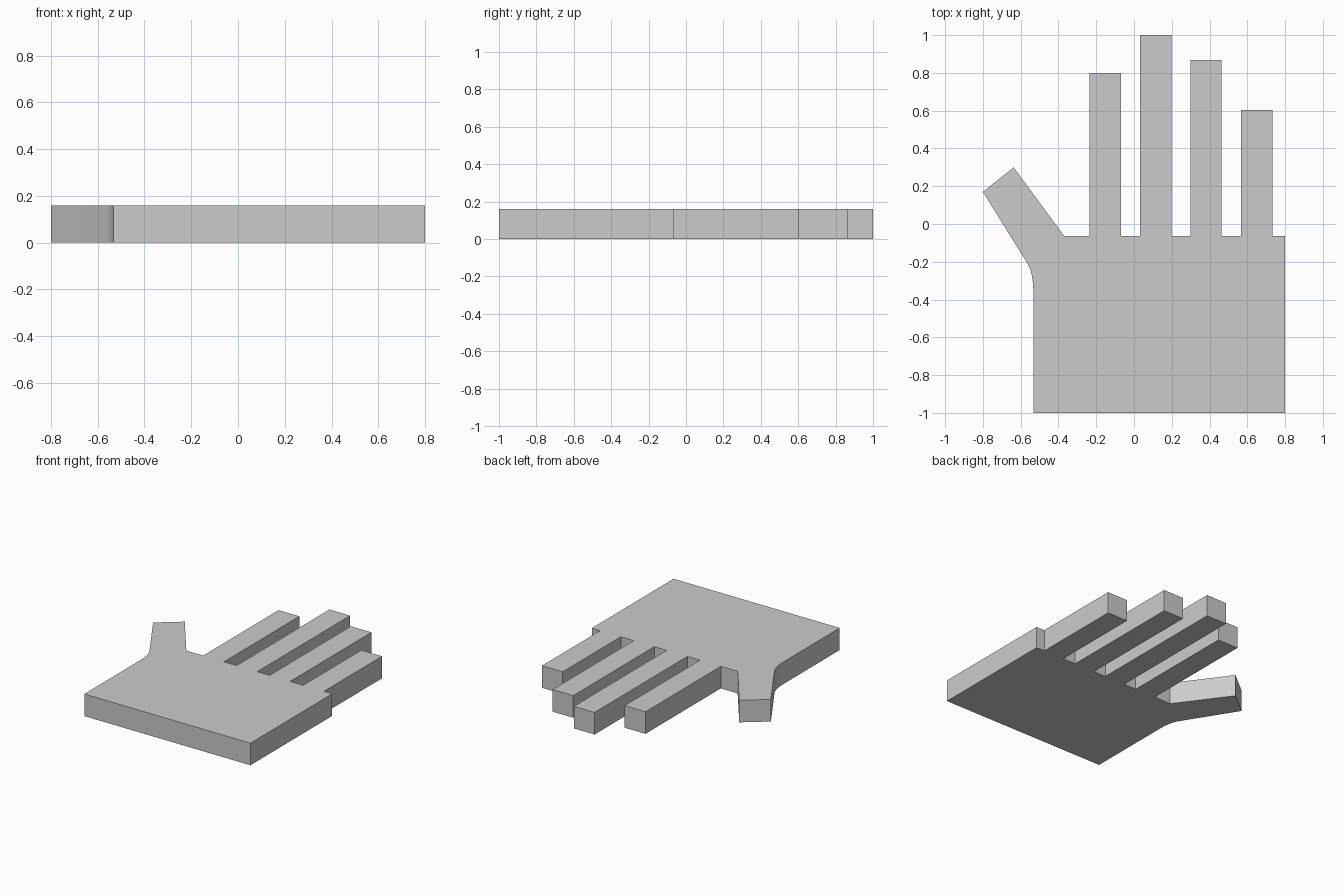
import bpy
import bmesh
from mathutils import Vector

cube = bpy.data.objects.get("Cube")
if cube:
    bpy.data.objects.remove(cube, do_unlink=True)

THICKNESS = 0.16
KNUCKLE_Y = -0.063
LEFT, RIGHT = 0.8, -0.533

# Single plain colour
grey = bpy.data.materials.new("plain grey")
grey.use_nodes = True
colour = (0.6, 0.6, 0.6, 1.0)
grey.diffuse_color = colour
grey.node_tree.nodes["Principled BSDF"].inputs["Base Color"].default_value = colour

# Palm base and outer side
outline = [(RIGHT, -1.0), (LEFT, -1.0), (LEFT, KNUCKLE_Y)]

# Fingers from little to index: inner x, outer x, tip y
for x0, x1, tip in [(0.567, 0.733, 0.603), (0.298, 0.463, 0.867),
                    (0.033, 0.199, 1.0), (-0.235, -0.068, 0.8)]:
    outline += [(x1, KNUCKLE_Y), (x1, tip), (x0, tip), (x0, KNUCKLE_Y)]

# Slanted thumb
outline += [(-0.37, KNUCKLE_Y), (-0.637, 0.3), (-0.8, 0.17)]

# Rounded bend from the thumb into the palm's side
start, bend, end = Vector((-0.565, -0.207)), Vector((-0.533, -0.26)), Vector((RIGHT, -0.36))
STEPS = 8
for i in range(STEPS + 1):
    t = i / STEPS
    p = start * (1 - t) ** 2 + bend * 2 * t * (1 - t) + end * t ** 2
    outline.append((p.x, p.y))

# Extrude the outline into a solid slab
bm = bmesh.new()
face = bm.faces.new([bm.verts.new((x, y, 0.0)) for x, y in outline])
extruded = bmesh.ops.extrude_face_region(bm, geom=[face], use_keep_orig=True)
bmesh.ops.translate(bm, vec=(0, 0, THICKNESS),
                    verts=[g for g in extruded["geom"] if isinstance(g, bmesh.types.BMVert)])
bmesh.ops.recalc_face_normals(bm, faces=bm.faces)
mesh = bpy.data.meshes.new("hand")
bm.to_mesh(mesh)
bm.free()
mesh.materials.append(grey)

hand = bpy.data.objects.new("hand", mesh)
bpy.context.collection.objects.link(hand)

# Smooth only the rounded bend
bpy.ops.object.select_all(action='DESELECT')
hand.select_set(True)
bpy.context.view_layer.objects.active = hand
bpy.ops.object.shade_smooth_by_angle(angle=0.35)
